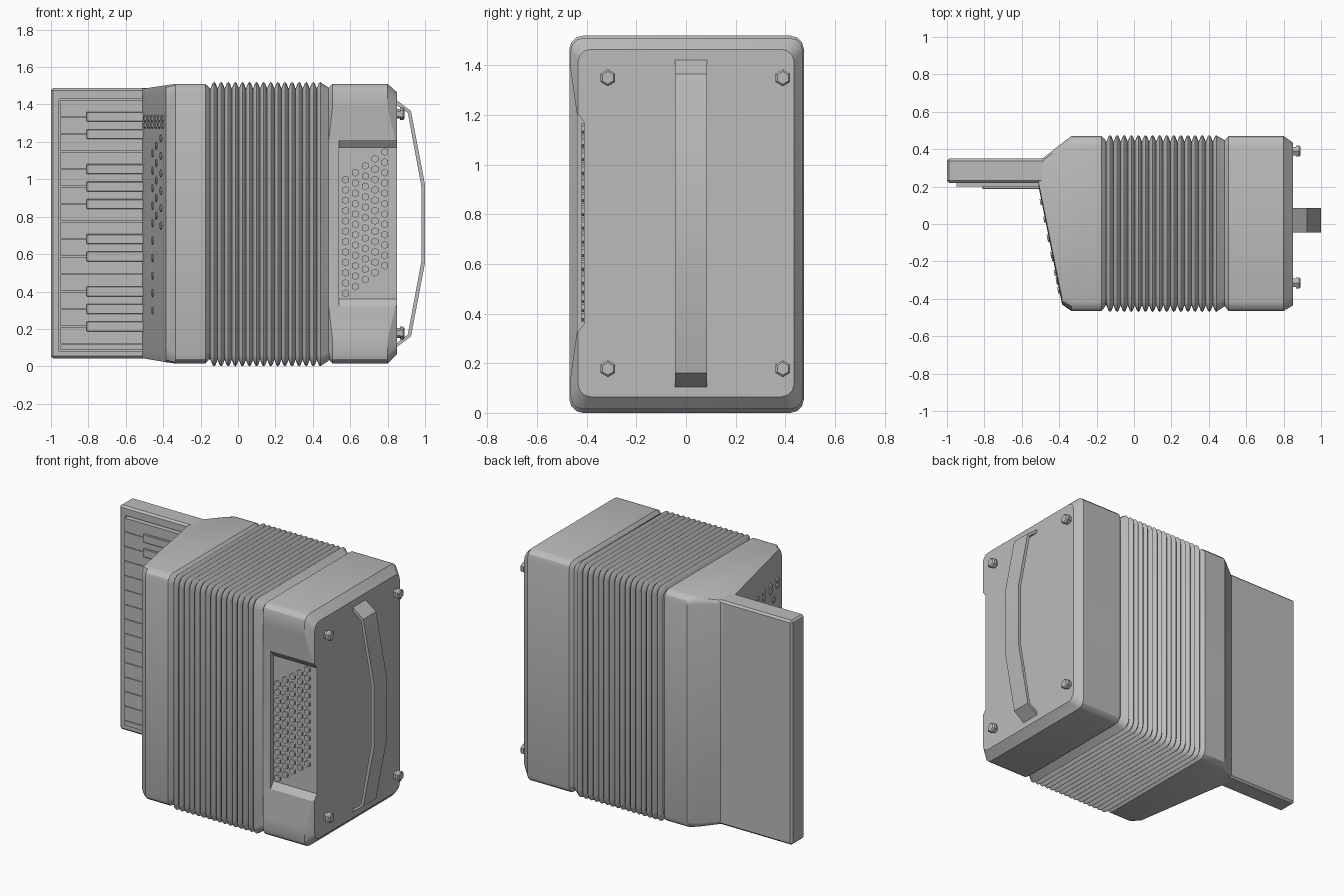
import bpy, bmesh, math
from mathutils import Vector, Matrix

if "Cube" in bpy.data.objects:
    bpy.data.objects.remove(bpy.data.objects["Cube"])

grey = bpy.data.materials.new("plain grey")
grey.use_nodes = True
grey.diffuse_color = (0.5, 0.5, 0.5, 1)
grey.node_tree.nodes["Principled BSDF"].inputs["Base Color"].default_value = (0.5, 0.5, 0.5, 1)


def finish(name, bm, angle=30):
    bmesh.ops.recalc_face_normals(bm, faces=bm.faces)
    me = bpy.data.meshes.new(name)
    bm.to_mesh(me)
    bm.free()
    me.materials.append(grey)
    for p in me.polygons:
        p.use_smooth = True
    me.set_sharp_from_angle(angle=math.radians(angle))
    ob = bpy.data.objects.new(name, me)
    bpy.context.scene.collection.objects.link(ob)
    return ob


def add_box(bm, x, y, z, bevel=0.0):
    size = Matrix.Diagonal((x[1] - x[0], y[1] - y[0], z[1] - z[0], 1))
    mid = Matrix.Translation((sum(x) / 2, sum(y) / 2, sum(z) / 2))
    verts = bmesh.ops.create_cube(bm, size=1, matrix=mid @ size)["verts"]
    if bevel:
        edges = list({e for v in verts for e in v.link_edges})
        bmesh.ops.bevel(bm, geom=edges, offset=bevel, segments=1, affect='EDGES')


def add_prism(bm, points, lo, hi, place):
    """Extrude a 2D outline; place maps (a, b, depth) to a position."""
    ends = [[bm.verts.new(place(a, b, d)) for a, b in points] for d in (lo, hi)]
    bm.faces.new(ends[0])
    bm.faces.new(ends[1])
    n = len(points)
    for i in range(n):
        j = (i + 1) % n
        bm.faces.new((ends[0][i], ends[0][j], ends[1][j], ends[1][i]))


def add_button(bm, centre, axis, radius, depth, sides=6, taper=1.0):
    turn = Vector(axis).to_track_quat('Z', 'Y').to_matrix().to_4x4()
    bmesh.ops.create_cone(bm, cap_ends=True, segments=sides, radius1=radius,
                          radius2=radius * taper, depth=depth,
                          matrix=Matrix.Translation(centre) @ turn)


def ring(bm, x, y0, y1, z0, z1, r, front=None):
    """Rounded rectangle across x; front sets the height of the front corners."""
    f = front or r
    corners = [(y1, z1, -1, -1, r, 0), (y0, z1, 1, -1, f, 1),
               (y0, z0, 1, 1, f, 2), (y1, z0, -1, 1, r, 3)]
    verts = []
    for y, z, sy, sz, rz, quarter in corners:
        for k in range(4):
            a = math.pi / 2 * (quarter + k / 3)
            verts.append(bm.verts.new((x, y + sy * r + r * math.cos(a),
                                       z + sz * rz + rz * math.sin(a))))
    return verts


def loft(name, sections, angle=30):
    bm = bmesh.new()
    rings = [ring(bm, *s) for s in sections]
    for a, b in zip(rings, rings[1:]):
        for i in range(len(a)):
            j = (i + 1) % len(a)
            bm.faces.new((a[i], a[j], b[j], b[i]))
    bm.faces.new(rings[0])
    bm.faces.new(rings[-1])
    return finish(name, bm, angle)


def cut(ob, bm):
    cutter = finish("cutter", bm)
    cutter.hide_render = True
    mod = ob.modifiers.new("cut", 'BOOLEAN')
    mod.operation, mod.solver, mod.object = 'DIFFERENCE', 'EXACT', cutter
    deps = bpy.context.evaluated_depsgraph_get()
    me = bpy.data.meshes.new_from_object(ob.evaluated_get(deps))
    ob.modifiers.clear()
    ob.data = me
    me.set_sharp_from_angle(angle=math.radians(30))
    bpy.data.objects.remove(cutter)


# Bass-side casing with a sloped front and a recessed button panel
bass = loft("bass_casing", [
    (0.485, -0.44, 0.45, 0.04, 1.49, 0.04),
    (0.505, -0.465, 0.47, 0.015, 1.51, 0.05),
    (0.80, -0.465, 0.47, 0.015, 1.51, 0.05),
    (0.85, -0.435, 0.435, 0.065, 1.465, 0.05)])
yz = lambda y, z, x: (x, y, z)
bm = bmesh.new()
add_prism(bm, [(-0.6, 1.39), (-0.466, 1.39), (-0.44, 1.21), (-0.44, 0.32),
               (-0.466, 0.14), (-0.6, 0.14)], 0.4, 1, yz)
cut(bass, bm)
bm = bmesh.new()
add_prism(bm, [(-0.6, 1.25), (-0.47, 1.25), (-0.41, 1.17), (-0.41, 0.36),
               (-0.47, 0.28), (-0.6, 0.28)], 0.54, 1, yz)
cut(bass, bm)

# Bass buttons in slanted columns
bm = bmesh.new()
for col in range(5):
    for row in range(12):
        add_button(bm, (0.575 + col * 0.0525, -0.412, 0.39 + col * 0.037 + row * 0.0553),
                   (0, -1, 0), 0.021, 0.02)
finish("bass_buttons", bm)

# Folded bellows
folds, pitch, start = 16, 0.0379, -0.147
sections = [(-0.17, -0.43, 0.44, 0.04, 1.48, 0.04)]
for i in range(folds):
    for step, d in ((0, 0.035), (0.3, 0.006), (0.5, 0), (0.7, 0.006)):
        sections.append((start + (i + step) * pitch, -0.47 + d, 0.475 - d, d, 1.52 - d, 0.055 - d / 2))
sections.append((0.50, -0.43, 0.44, 0.04, 1.48, 0.04))
loft("bellows", sections, 50)

# Treble-side casing, narrowing towards the keyboard
loft("treble_casing", [
    (-0.152, -0.44, 0.45, 0.04, 1.49, 0.04),
    (-0.175, -0.465, 0.47, 0.015, 1.51, 0.05),
    (-0.335, -0.465, 0.47, 0.015, 1.51, 0.05),
    (-0.385, -0.43, 0.432, 0.022, 1.503, 0.035, 0.09),
    (-0.49, 0.10, 0.35, 0.04, 1.487, 0.025, 0.08),
    (-0.51, 0.20, 0.35, 0.042, 1.485, 0.02, 0.07)])

# Keyboard bed with a shallow tray
bm = bmesh.new()
add_box(bm, (-1, -0.47), (0.22, 0.35), (0.042, 1.487), 0.012)
bed = finish("keyboard_bed", bm)
bm = bmesh.new()
add_box(bm, (-0.957, -0.50), (0.1, 0.25), (0.08, 1.43))
cut(bed, bm)

# White and black keys
key, first = 0.0935, 1.335
white, black = bmesh.new(), bmesh.new()
for i in range(15):
    top = min(first + key * (1 - i), 1.425)
    low = max(first - key * i, 0.085)
    if top - low > 0.02:
        add_box(white, (-0.95, -0.495), (0.20, 0.26), (low + 0.002, top - 0.002))
    if i < 13 and i not in (2, 6, 9):
        z = first - key * i
        add_box(black, (-0.81, -0.495), (0.186, 0.23), (z - 0.026, z + 0.026), 0.003)
finish("white_keys", white)
finish("black_keys", black)

# Register switches and sound grille studs on the slanted face
slant = Vector((-0.125, 0.63, 0))
out = Vector((-0.63, -0.125, 0)).normalized()
base = Vector((-0.385, -0.43, 0))
bm = bmesh.new()
for i in range(6):
    for z in (1.29, 1.325):
        add_button(bm, base + slant * (0.12 + 0.15 * i) + Vector((0, 0, z)), out, 0.019, 0.016)
finish("register_switches", bm)
bm = bmesh.new()
for t, top, count in ((0.2, 1.22, 6), (0.4, 1.18, 5), (0.56, 1.14, 10)):
    for i in range(count):
        add_button(bm, base + slant * t + Vector((0, 0, top - i * 0.0935)), out, 0.02, 0.012, 8)
finish("grille_studs", bm)

# Hand strap
outer = [(0.845, 1.425), (0.925, 1.365), (1.0, 0.97), (1.0, 0.555), (0.925, 0.16), (0.845, 0.10)]
inner = [(0.845, 0.12), (0.908, 0.17), (0.98, 0.56), (0.98, 0.965), (0.908, 1.355), (0.845, 1.40)]
bm = bmesh.new()
add_prism(bm, outer + inner, -0.045, 0.085, lambda x, z, y: (x, y, z))
finish("hand_strap", bm)

# Corner bolts on the bass end plate
bm = bmesh.new()
for y in (-0.315, 0.39):
    for z in (0.178, 1.35):
        add_button(bm, (0.855, y, z), (1, 0, 0), 0.026, 0.03)
        add_button(bm, (0.874, y, z), (1, 0, 0), 0.034, 0.018)
        add_button(bm, (0.887, y, z), (1, 0, 0), 0.034, 0.008, 6, 0.75)
finish("corner_bolts", bm)
